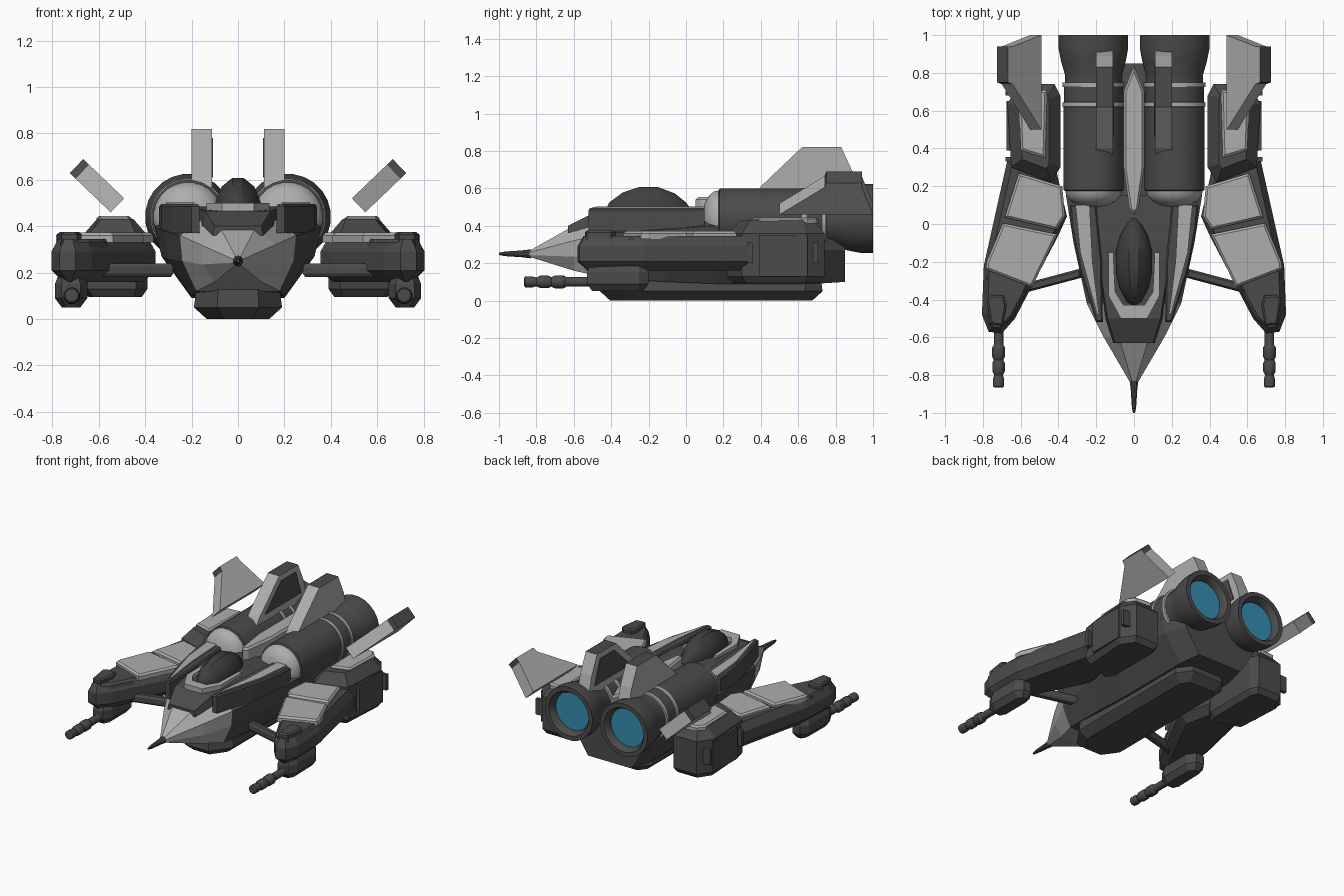
import bpy, bmesh, math
from mathutils import Vector

cube = bpy.data.objects.get("Cube")
if cube:
    bpy.data.objects.remove(cube)


def material(name, r, g, b):
    m = bpy.data.materials.new(name)
    m.use_nodes = True
    m.diffuse_color = (r, g, b, 1)
    m.node_tree.nodes["Principled BSDF"].inputs["Base Color"].default_value = (r, g, b, 1)
    return m


DARK = material("dark grey", .07, .07, .07)
LIGHT = material("light grey", .42, .42, .42)
GLASS = material("canopy grey", .05, .05, .05)
BLUE = material("engine blue", .035, .27, .43)


def build(name, rings, mats, rule=None, mirror=True, smooth=False):
    """Skin a list of equal-sized rings and cap both ends."""
    bm = bmesh.new()
    vs = [[bm.verts.new(p) for p in ring] for ring in rings]
    n = len(vs[0])
    for a, b in zip(vs, vs[1:]):
        for i in range(n):
            j = (i + 1) % n
            bm.faces.new((a[i], a[j], b[j], b[i]))
    bm.faces.new(vs[0][::-1])
    bm.faces.new(vs[-1])
    bmesh.ops.recalc_face_normals(bm, faces=bm.faces)
    for f in bm.faces:
        if rule:
            f.material_index = rule(f.calc_center_median())
    me = bpy.data.meshes.new(name)
    bm.to_mesh(me)
    bm.free()
    for m in mats:
        me.materials.append(m)
    ob = bpy.data.objects.new(name, me)
    bpy.context.collection.objects.link(ob)
    if mirror:
        ob.modifiers.new("Mirror", 'MIRROR')
    if smooth:
        bpy.ops.object.select_all(action='DESELECT')
        ob.select_set(True)
        bpy.context.view_layer.objects.active = ob
        bpy.ops.object.shade_smooth_by_angle(angle=math.radians(32))
    return ob


def inset(poly, d):
    """Move every edge of a counter-clockwise outline inwards by d."""
    out = []
    for i, p in enumerate(poly):
        p, a, b = Vector(p), Vector(poly[i - 1]), Vector(poly[(i + 1) % len(poly)])
        e, f = (p - a).normalized(), (b - p).normalized()
        n, m = Vector((-e.y, e.x)), Vector((-f.y, f.x))
        out.append(p + (n + m) * d / (1 + n.dot(m)))
    return out


def stack(name, outline, levels, mat, mirror=True):
    """Outline in plan, stacked at (height, inset) levels."""
    rings = [[(p[0], p[1], z) for p in inset(outline, d)] for z, d in levels]
    return build(name, rings, [mat], None, mirror)


def loft(name, sections, mats, rule=None):
    """Symmetric cross-sections along y, each from half points (x, z)."""
    rings = []
    for y, half in sections:
        pts = half + [(-x, z) for x, z in reversed(half)]
        rings.append([(x, y, z) for x, z in pts])
    return build(name, rings, mats, rule, False)


def revolve(name, x, z, profile, mats, rule=None, mirror=True, n=20, tall=1):
    """Turn a (y, radius) profile about an axis along y."""
    rings = []
    for y, r in profile:
        angles = [2 * math.pi * (i + .5) / n for i in range(n)]
        rings.append([(x + r * math.cos(a), y, z + tall * r * math.sin(a)) for a in angles])
    return build(name, rings, mats, rule, mirror, True)


# Hull with its light nose cone
loft("hull", [
    (-.84, [(.008, .265), (.02, .257), (.02, .243), (.008, .235)]),
    (-.6, [(.08, .4), (.16, .32), (.155, .235), (.1, .16)]),
    (-.42, [(.14, .44), (.25, .36), (.24, .25), (.18, .12)]),
    (-.1, [(.18, .46), (.32, .38), (.3, .26), (.2, .1)]),
    (.15, [(.2, .46), (.36, .4), (.33, .27), (.2, .09)]),
    (.7, [(.2, .46), (.36, .42), (.33, .27), (.2, .09)]),
    (.85, [(.2, .44), (.3, .4), (.28, .27), (.17, .1)]),
], [DARK, LIGHT], lambda c: int(c.y < -.45))
revolve("nose_probe", 0, .25, [(-1, .006), (-.97, .012), (-.88, .018), (-.83, .024)],
        [DARK], mirror=False, n=10)
stack("belly_keel", [(-.09, -.46), (.09, -.46), (.19, -.32), (.19, .64), (.12, .73),
                     (-.12, .73), (-.19, .64), (-.19, -.32)],
      [(0, .055), (.05, 0), (.13, .01)], DARK, False)

# Cockpit
loft("cockpit_deck", [
    (-.63, [(.1, .4), (.11, .36)]),
    (-.5, [(.14, .465), (.15, .4)]),
    (-.1, [(.2, .485), (.21, .4)]),
    (.15, [(.2, .47), (.21, .4)]),
], [DARK])
stack("cockpit_rim", [(0, -.5), (.07, -.5), (.135, -.38), (.135, -.15), (.11, -.15),
                      (.1, -.36), (.055, -.43), (0, -.43)], [(.44, 0), (.5, 0)], LIGHT)
revolve("canopy", 0, .47, [(-.43, .01), (-.41, .04), (-.34, .078), (-.25, .1), (-.15, .1),
                          (-.06, .075), (.0, .04), (.03, .01)],
        [GLASS], mirror=False, n=12, tall=1.42)

# Shoulders beside the cockpit, with light strips
stack("shoulder", [(.165, -.52), (.2, -.52), (.285, -.25), (.33, -.02), (.34, .1),
                   (.2, .1), (.17, -.2)], [(.37, 0), (.485, 0), (.495, .008)], DARK)
stack("shoulder_strip", [(.185, -.48), (.195, -.48), (.285, -.15), (.31, .1), (.235, .1), (.22, -.2)],
      [(.485, 0), (.503, 0)], LIGHT)
stack("spine", [(0, .05), (.025, .08), (.055, .3), (.055, .7), (0, .84),
                (-.055, .7), (-.055, .3), (-.025, .08)],
      [(.4, 0), (.54, 0), (.555, .012)], LIGHT, False)


# Engines
def engine_colour(c):
    if c.y > .94 and math.hypot(c.x - .215, c.z - .44) < .05:
        return 2
    return int(c.y < .17 or .62 < c.y < .645 or .725 < c.y < .75)


revolve("engine", .215, .44, [
    (.09, .03), (.1, .08), (.12, .12), (.15, .145), (.175, .15), (.18, .16), (.62, .16),
    (.621, .164), (.644, .164), (.645, .157), (.725, .157), (.726, .164), (.749, .164),
    (.75, .152), (.79, .152), (.86, .172), (.93, .186), (1, .186), (1, .155), (.975, .138),
    (.95, .134)], [DARK, LIGHT, BLUE], engine_colour, n=24)

# Upright fins: dark top, dark recessed panel on the inner side
fin = [(.36, .55), (.4, .61), (.62, .82), (.83, .82), (.89, .69), (.93, .55)]
build("upright_fin", [[(x, y, z) for y, z in fin] for x in (.112, .2)],
      [LIGHT, DARK], lambda c: int(c.z > .8))
panel = [(.46, .61), (.64, .78), (.8, .78), (.86, .61)]
build("fin_panel", [[(x, y, z) for y, z in panel] for x in (.107, .114)], [DARK])

# Tilted outer fins with dark tips
blade = [(0, .5), (0, 1), (.21, .94), (.245, .94), (.245, .75), (.21, .74)]
rings = []
for side in (-.042, .042):
    rings.append([(.52 + .72 * t + .69 * side, y, .49 + .69 * t - .72 * side) for t, y in blade])
build("outer_fin", rings, [LIGHT, DARK], lambda c: int(c.x > .66))

# Side arms with armour plates
stack("side_arm", [(.7, -.58), (.77, -.57), (.805, -.48), (.795, -.22), (.67, .34),
                   (.42, .32), (.355, .04), (.4, -.06), (.63, -.5)],
      [(.16, .05), (.21, 0), (.29, 0), (.345, .03)], DARK)
plate = [(.33, 0), (.36, 0), (.372, .012)]
stack("arm_plate_rear", [(.41, -.03), (.685, .035), (.61, .27), (.38, .2), (.365, .04)], plate, LIGHT)
stack("arm_plate_front", [(.54, -.335), (.785, -.24), (.78, -.2), (.695, .005), (.405, -.055)], plate, LIGHT)
stack("arm_tip_plate", [(.71, -.56), (.77, -.54), (.785, -.27), (.56, -.35), (.64, -.5)],
      [(.3, 0), (.33, .005), (.345, .02)], DARK)
stack("arm_tip_pad", [(.695, -.54), (.76, -.53), (.78, -.4), (.75, -.375), (.69, -.38), (.675, -.43)],
      [(.33, 0), (.365, 0), (.375, .01)], DARK)
stack("arm_strut", [(.28, -.285), (.6, -.37), (.6, -.32), (.28, -.235)],
      [(.18, .01), (.195, 0), (.225, 0), (.24, .01)], DARK)

# Rear pods
stack("rear_pod", [(.44, .22), (.65, .3), (.67, .64), (.6, .74), (.42, .74), (.39, .68), (.39, .3)],
      [(.095, .025), (.13, 0), (.36, 0), (.43, .06)], DARK)
stack("pod_plate", [(.47, .35), (.6, .39), (.61, .65), (.57, .7), (.46, .71)],
      [(.41, 0), (.435, 0), (.445, .012)], LIGHT)
stack("pod_side_panel", [(.655, .39), (.675, .39), (.675, .65), (.655, .65)],
      [(.13, 0), (.35, 0)], DARK)
for y in (.33, .68):
    stack("pod_handle", [(.62, y), (.68, y), (.68, y + .025), (.62, y + .025)],
          [(.2, 0), (.31, 0)], DARK)

# Guns under the arm tips
stack("gun_housing", [(.68, -.53), (.76, -.53), (.79, -.47), (.785, -.25), (.75, -.2),
                      (.69, -.2), (.65, -.26), (.65, -.47)],
      [(.05, .03), (.09, 0), (.15, 0), (.2, .02)], DARK)
revolve("gun_barrel", .717, .1, [
    (-.865, .022), (-.86, .03), (-.82, .03), (-.8, .024), (-.78, .034), (-.735, .034),
    (-.72, .026), (-.7, .036), (-.655, .036), (-.64, .026), (-.5, .026)], [DARK], n=12)
